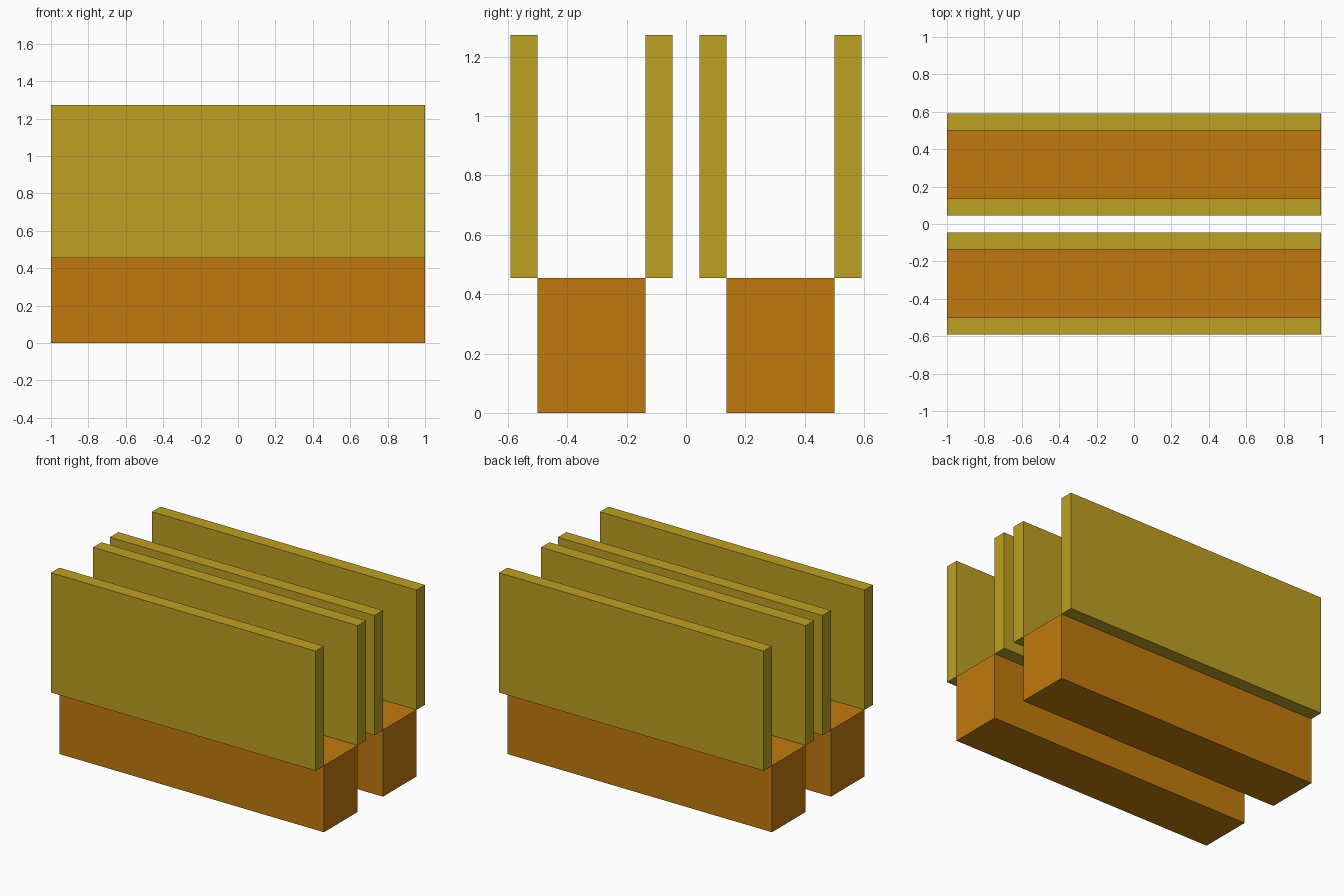
import bpy

if "Cube" in bpy.data.objects:
    bpy.data.objects.remove(bpy.data.objects["Cube"], do_unlink=True)

U = 1 / 11  # base module: the model is 22 modules long


def make_material(name, color):
    mat = bpy.data.materials.new(name)
    mat.use_nodes = True
    mat.diffuse_color = color
    mat.node_tree.nodes["Principled BSDF"].inputs["Base Color"].default_value = color
    return mat


def make_box(name, y0, y1, z0, z1, mat):
    """Full-length box spanning the given y and z ranges, in modules."""
    bpy.ops.mesh.primitive_cube_add(size=1, location=(0, (y0 + y1) / 2 * U, (z0 + z1) / 2 * U))
    obj = bpy.context.object
    obj.name = obj.data.name = name
    obj.scale = (22 * U, (y1 - y0) * U, (z1 - z0) * U)
    bpy.ops.object.transform_apply(location=False, rotation=False, scale=True)
    obj.data.materials.append(mat)
    return obj


orange = make_material("orange", (0.527, 0.195, 0.0045, 1))
yellow = make_material("mustard_yellow", (0.509, 0.352, 0.016, 1))

# Two matching channels, each a solid beam with a pair of upright panels
for side, centre in (("front", -3.5), ("back", 3.5)):
    make_box(f"{side}_beam", centre - 2, centre + 2, 0, 5, orange)
    # Panels touch the beam only along its top edges
    make_box(f"{side}_channel_front_panel", centre - 3, centre - 2, 5, 14, yellow)
    make_box(f"{side}_channel_back_panel", centre + 2, centre + 3, 5, 14, yellow)
